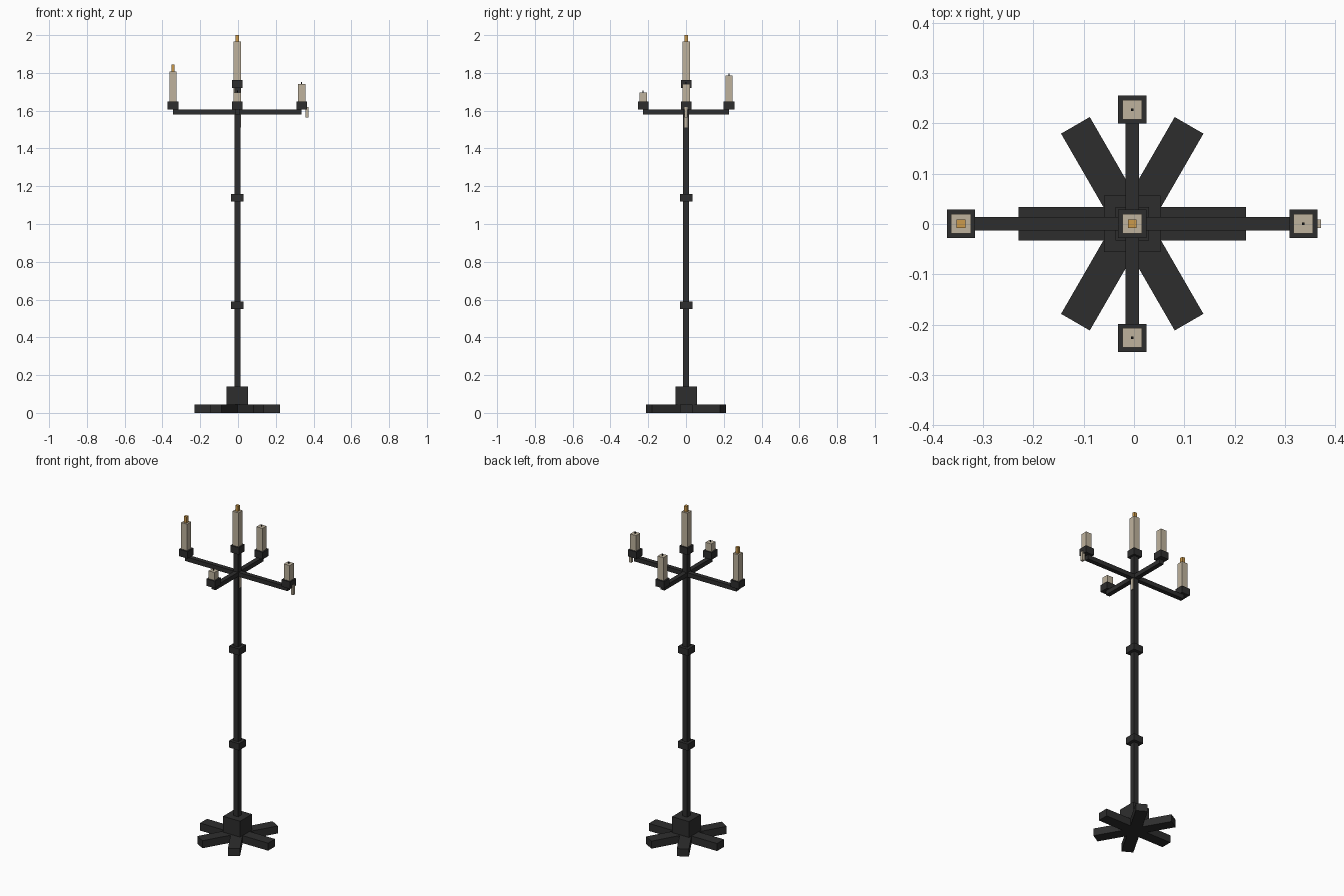
import bpy
from math import radians

if "Cube" in bpy.data.objects:
    bpy.data.objects.remove(bpy.data.objects["Cube"])

CX, CY = -0.0035, 0.0005  # pole axis


def material(name, rgb):
    m = bpy.data.materials.new(name)
    m.diffuse_color = (*rgb, 1)
    m.use_nodes = True
    m.node_tree.nodes["Principled BSDF"].inputs["Base Color"].default_value = m.diffuse_color
    return m


IRON = material("iron", (0.027, 0.027, 0.027))
WAX = material("wax", (0.52, 0.45, 0.34))
FLAME = material("flame", (0.60, 0.32, 0.07))
WICK = material("wick", (0.01, 0.01, 0.01))


def box(name, x, y, z0, z1, hx, hy, mat, angle=0):
    """Box centred at x, y relative to the pole, with half widths hx, hy."""
    bpy.ops.mesh.primitive_cube_add(size=2, location=(CX + x, CY + y, (z0 + z1) / 2))
    ob = bpy.context.object
    ob.name = name
    ob.scale = (hx, hy, (z1 - z0) / 2)
    ob.rotation_euler.z = radians(angle)
    bpy.ops.object.transform_apply(location=False, rotation=False, scale=True)
    ob.data.materials.append(mat)
    return ob


# Star foot: three crossed bars, and the block on top
for i in range(3):
    box(f"foot_bar_{i + 1}", 0, 0, 0, 0.045, 0.226, 0.033, IRON, 60 * i)
box("base_block", 0, 0, 0.04, 0.14, 0.0565, 0.0565, IRON)

# Pole with two collars
box("pole", 0, 0, 0.13, 1.73, 0.0155, 0.0155, IRON)
for name, z in (("lower_collar", 0.57), ("upper_collar", 1.139)):
    box(name, 0, 0, z - 0.02, z + 0.02, 0.0335, 0.0335, IRON)

# Crossed arms
box("side_arm", 0, 0, 1.58, 1.606, 0.3405, 0.0135, IRON)
box("front_back_arm", 0, 0, 1.58, 1.606, 0.0135, 0.227, IRON)

# Cups with candles: name, x, y, cup bottom, candle top, tip top, lit
CANDLES = [
    ("centre", 0, 0, 1.72, 1.966, 2.0, True),
    ("left", -0.3405, 0, 1.606, 1.807, 1.844, True),
    ("right", 0.3405, 0, 1.606, 1.741, 1.752, False),
    ("back", 0, 0.227, 1.606, 1.786, 1.797, False),
    ("front", 0, -0.227, 1.606, 1.695, 1.706, False),
]
for name, x, y, z, top, tip, lit in CANDLES:
    box(name + "_cup", x, y, z, z + 0.042, 0.028, 0.028, IRON)
    box(name + "_candle", x, y, z + 0.03, top, 0.0195, 0.0195, WAX)
    if lit:
        box(name + "_flame", x, y, top, tip, 0.0088, 0.0088, FLAME)
    else:
        box(name + "_wick", x, y, top - 0.005, tip, 0.0025, 0.0025, WICK)

# Wax drips on the right cup and on the pole under the arms
box("cup_wax_drip", 0.368, 0, 1.563, 1.62, 0.0075, 0.0085, WAX)
box("pole_wax_drip", 0.012, 0, 1.512, 1.60, 0.0075, 0.0085, WAX)
